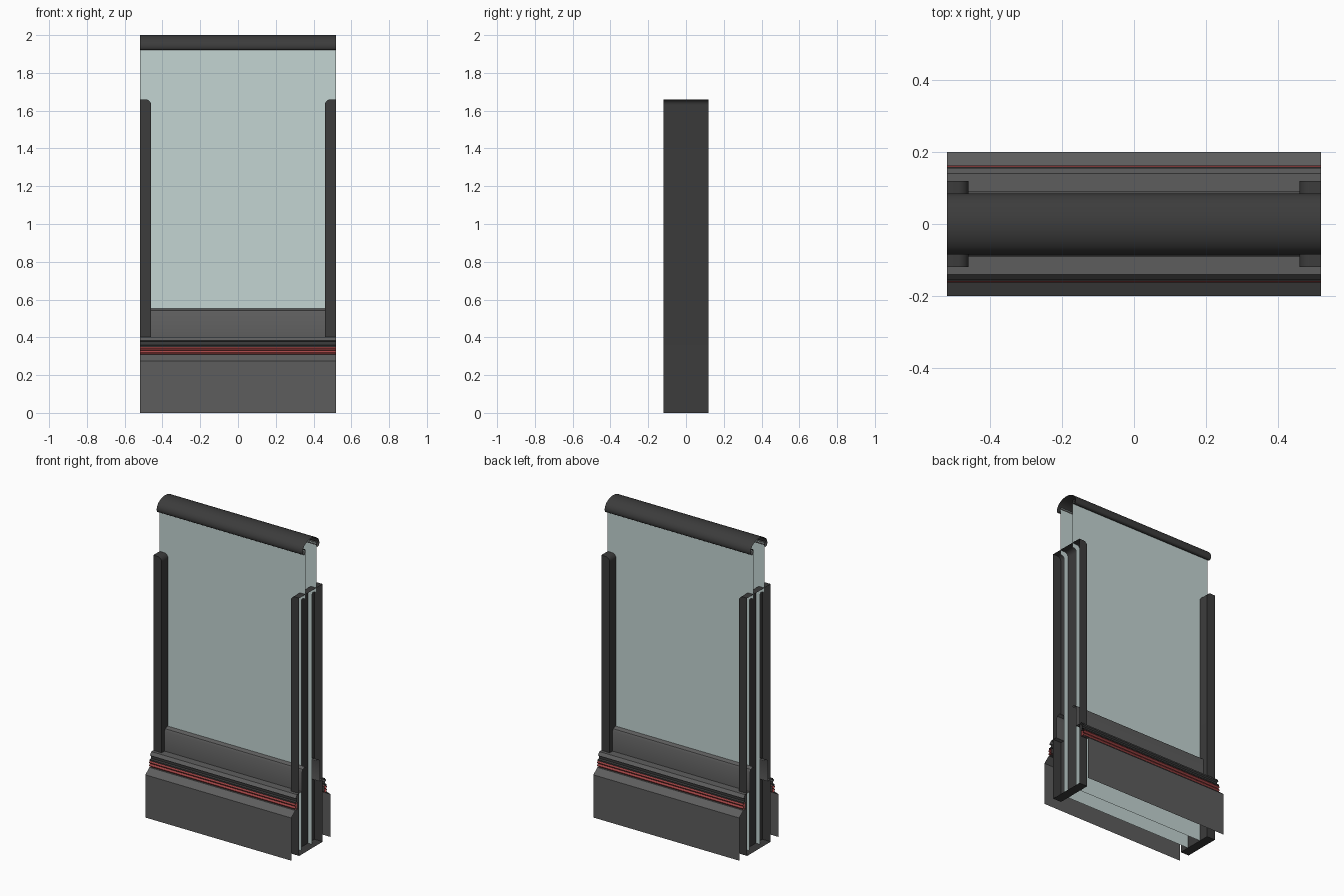
import bpy, bmesh, math

if "Cube" in bpy.data.objects:
    bpy.data.objects.remove(bpy.data.objects["Cube"])

HALF = 0.52      # half length of every extruded profile
POST_IN = 0.46   # inner wall of end posts


def material(name, r, g, b):
    m = bpy.data.materials.new(name)
    m.diffuse_color = (r, g, b, 1)
    m.use_nodes = True
    m.node_tree.nodes["Principled BSDF"].inputs["Base Color"].default_value = m.diffuse_color
    return m


DARK = material("dark_rubber", 0.045, 0.045, 0.045)
GREY = material("deck_grey", 0.11, 0.11, 0.11)
RED = material("red_trim", 0.36, 0.06, 0.06)
GLASS = material("pale_glass", 0.55, 0.66, 0.65)


def make(name, verts, faces, mat, smooth=True):
    me = bpy.data.meshes.new(name)
    me.from_pydata(verts, [], faces)
    ob = bpy.data.objects.new(name, me)
    bpy.context.collection.objects.link(ob)
    me.materials.append(mat)
    if smooth:
        bpy.context.view_layer.objects.active = ob
        ob.select_set(True)
        bpy.ops.object.shade_smooth_by_angle(angle=math.radians(35))
        ob.select_set(False)
    return ob


def sweep(name, profile, mat, closed=False):
    """Open-ended shell: (y, z) profile swept along x."""
    n = len(profile)
    verts = [(x, y, z) for x in (-HALF, HALF) for y, z in profile]
    faces = [(i, (i + 1) % n, n + (i + 1) % n, n + i) for i in range(n if closed else n - 1)]
    return make(name, verts, faces, mat)


def arc(cx, cz, rx, rz, a0, a1, n):
    return [(cx + rx * math.cos(math.radians(a0 + (a1 - a0) * i / n)),
             cz + rz * math.sin(math.radians(a0 + (a1 - a0) * i / n))) for i in range(n + 1)]


# handrail: shallow arch with lips rolled underneath
half = arc(0, 1.94, 0.085, 0.06, 90, 0, 12) + arc(0.07, 1.935, 0.015, 0.015, 0, -180, 8)[1:] + [(0.055, 1.945), (0.066, 1.955)]
sweep("handrail", [(-y, z) for y, z in reversed(half)] + half[1:], DARK)

# end posts: rounded-top boxes, open on the outer side
for side, label in ((-1, "left"), (1, "right")):
    outline = [(HALF, 0), (POST_IN, 0)] + arc(POST_IN + 0.03, 1.63, 0.03, 0.03, 180, 90, 6) + [(HALF, 1.66)]
    n = len(outline)
    verts = [(side * x, y, z) for y in (-0.12, 0.12) for x, z in outline]
    faces = [(i, i + 1, n + i + 1, n + i) for i in range(n - 1)]
    faces += [tuple(range(n)), tuple(range(2 * n - 1, n - 1, -1))]
    make(label + "_end_post", verts, faces, DARK)

# glass sheets: notched where they run inside the posts
notch = [(0.49, 0)] + arc(0.51, 1.61, 0.02, 0.02, 180, 90, 4) + [(HALF, 1.63)]
for y, label in ((-0.055, "front"), (0.055, "rear")):
    edge = notch + [(HALF, 1.95)]
    pts = edge + [(-x, z) for x, z in reversed(edge)]
    make(label + "_glass", [(x, y, z) for x, z in pts], [tuple(range(len(pts)))], GLASS, False)

# deck covers, ledge and red trim on each side
for s, label in ((-1, "front"), (1, "rear")):
    parts = {
        "skirt": ([(0.20, 0), (0.20, 0.275), (0.16, 0.308), (0.145, 0.308)], GREY),
        "trim_channel": ([(0.145, 0.305), (0.135, 0.315), (0.135, 0.35), (0.158, 0.35),
                          (0.158, 0.358), (0.142, 0.36), (0.142, 0.38)], DARK),
        "ledge": ([(0.142, 0.378), (0.155, 0.382), (0.14, 0.402), (0.09, 0.402)], GREY),
        "inner_cover": ([(0.09, 0.40), (0.09, 0.53), (0.083, 0.543), (0.06, 0.552), (0.055, 0.545)], GREY),
    }
    for part, (prof, mat) in parts.items():
        sweep(f"{label}_{part}", [(s * y, z) for y, z in prof], mat)
    # red bumper: two stacked rounded ribs
    ribs = [(0.138, 0.31)] + arc(0.15, 0.32, 0.012, 0.01, -90, 90, 6) + arc(0.15, 0.34, 0.012, 0.01, -90, 90, 6)[1:] + [(0.138, 0.35)]
    sweep(f"{label}_red_trim", [(s * y, z) for y, z in ribs], RED, True)
